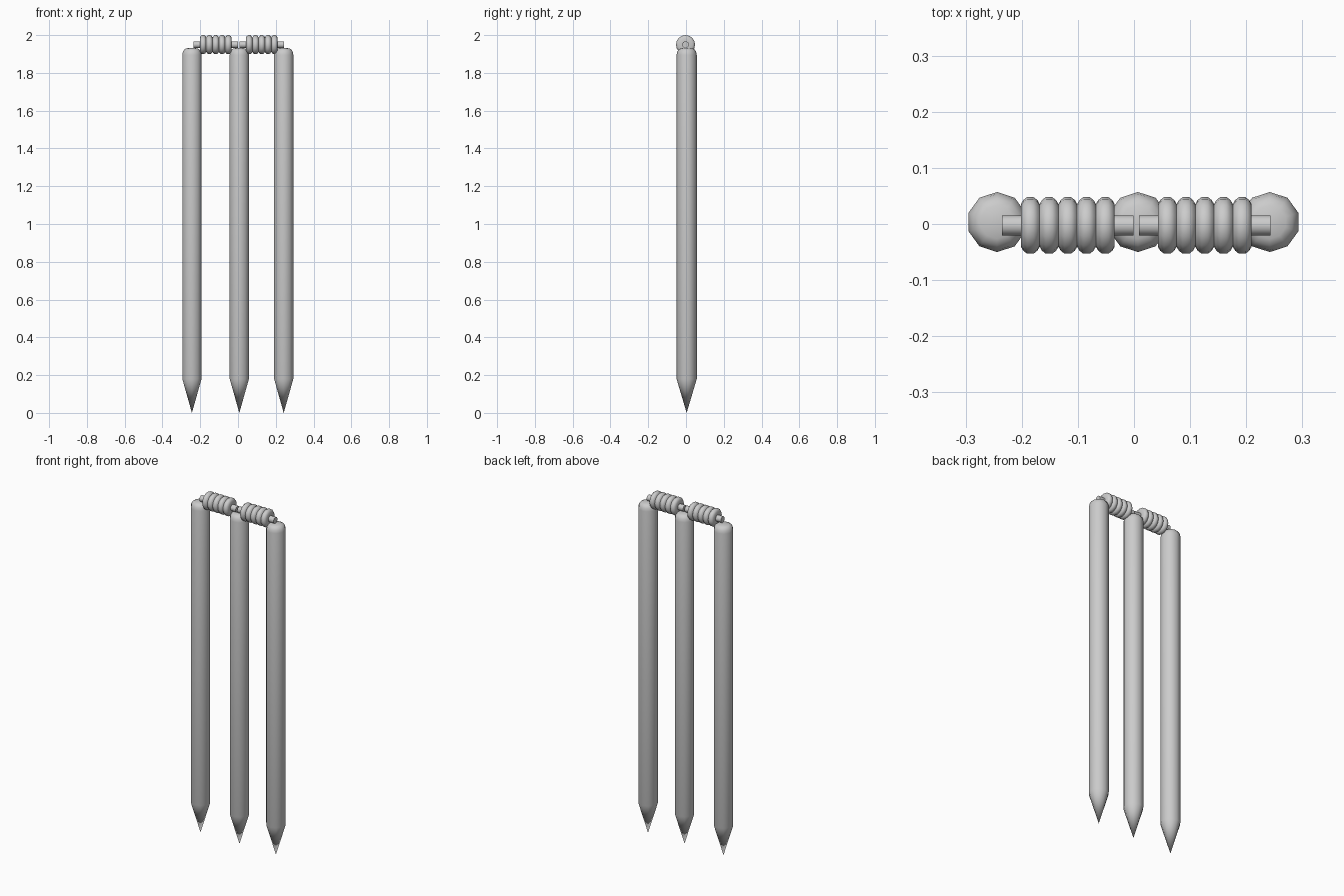
import bpy, bmesh
from math import sin, cos, pi, radians
from mathutils import Matrix

if "Cube" in bpy.data.objects:
    bpy.data.objects.remove(bpy.data.objects["Cube"])


def lathe(name, profile, sides, location, along_x=False):
    """Revolve (radius, height) points about z; radius 0 makes a pole."""
    bm = bmesh.new()
    rings = []
    for r, h in profile:
        if r == 0:
            rings.append([bm.verts.new((0, 0, h))] * sides)
        else:
            rings.append([bm.verts.new((r * cos(pi / 2 + 2 * pi * i / sides),
                                        r * sin(pi / 2 + 2 * pi * i / sides), h))
                          for i in range(sides)])
    for a, b in zip(rings, rings[1:]):
        for i in range(sides):
            j = (i + 1) % sides
            bm.faces.new(list(dict.fromkeys((a[i], a[j], b[j], b[i]))))
    if along_x:
        bm.transform(Matrix.Rotation(pi / 2, 4, 'Y'))
    bmesh.ops.recalc_face_normals(bm, faces=bm.faces)
    mesh = bpy.data.meshes.new(name)
    bm.to_mesh(mesh)
    bm.free()
    obj = bpy.data.objects.new(name, mesh)
    obj.location = location
    bpy.context.collection.objects.link(obj)
    bpy.ops.object.select_all(action='DESELECT')
    obj.select_set(True)
    bpy.context.view_layer.objects.active = obj
    bpy.ops.object.shade_smooth_by_angle(angle=radians(50))
    return obj


# Stumps: ten-sided posts with pointed foot and domed top
R = 0.0535
stump = [(0, 0), (R, 0.18), (R, 1.895), (0.05, 1.912), (0.042, 1.924),
         (0.03, 1.93), (0, 1.932)]
for side, x in (("left", -0.244), ("middle", 0.007), ("right", 0.242)):
    lathe(side + "_stump", stump, 10, (x, 0.0035, 0))

# Bails: five rounded ribs with a thin spigot at each end
HALF, BODY, SPIGOT, RIBS = 0.117, 0.0835, 0.018, 5
pitch = 2 * BODY / RIBS
bail = [(0, -HALF), (SPIGOT, -HALF), (SPIGOT, -BODY)]
for k in range(RIBS):
    start = -BODY + k * pitch
    ribs = [(0.038, 0.0), (0.045, 0.12), (0.0505, 0.33), (0.0505, 0.67), (0.045, 0.88)]
    bail += [(r, start + t * pitch) for r, t in ribs]
bail += [(0.038, BODY), (SPIGOT, BODY), (SPIGOT, HALF), (0, HALF)]
for side, x in (("left", -0.118), ("right", 0.126)):
    lathe(side + "_bail", bail, 16, (x, -0.0025, 1.9495), along_x=True)
